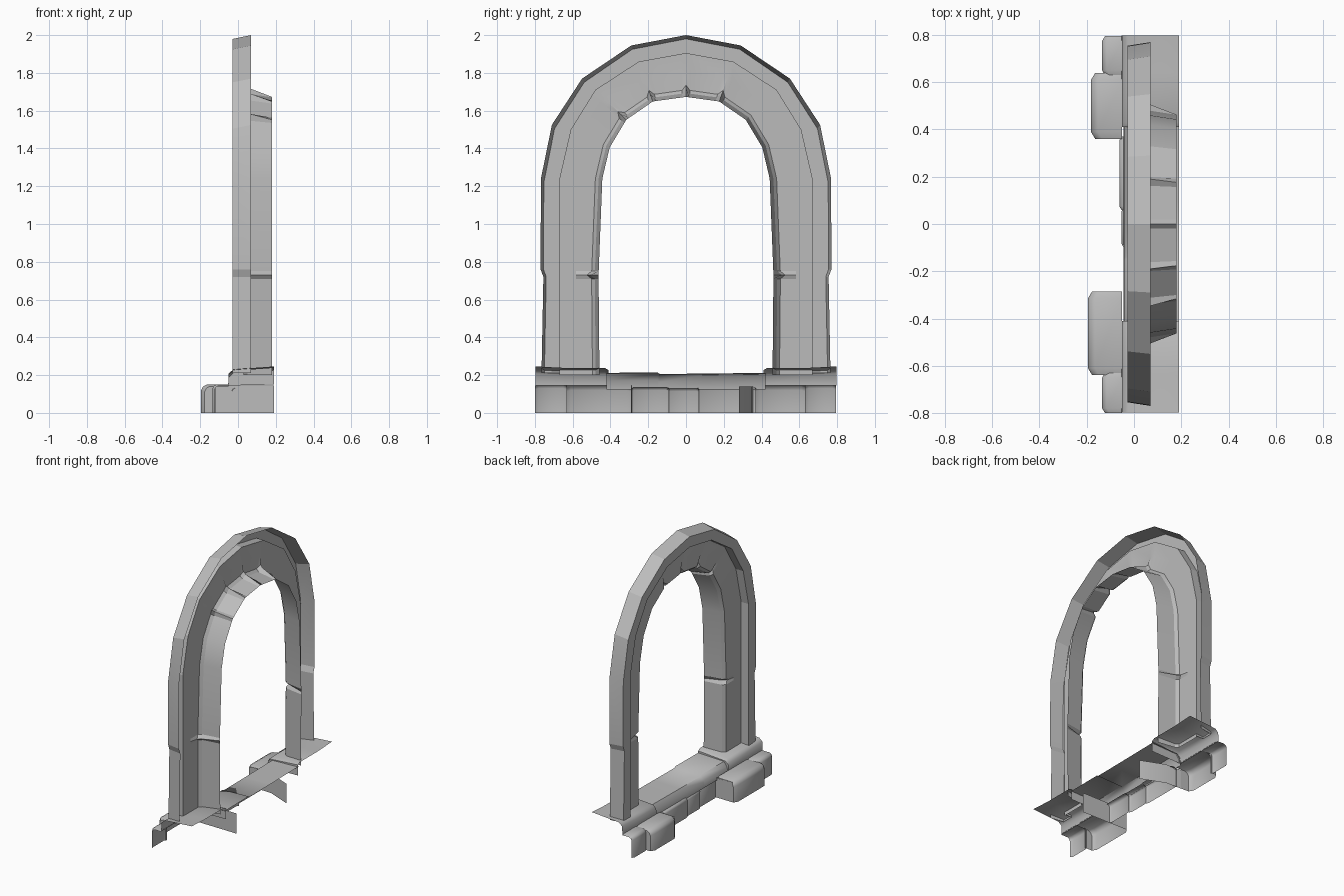
import bpy
import bmesh
from mathutils import Vector

old = bpy.data.objects.get("Cube")
if old:
    bpy.data.objects.remove(old, do_unlink=True)

stone = bpy.data.materials.new("grey_stone")
stone.use_nodes = True
GREY = (0.5, 0.5, 0.5, 1)
stone.diffuse_color = GREY
stone.node_tree.nodes["Principled BSDF"].inputs["Base Color"].default_value = GREY


def finish(name, bm, angle=0.5):
    mesh = bpy.data.meshes.new(name)
    bm.to_mesh(mesh)
    bm.free()
    obj = bpy.data.objects.new(name, mesh)
    bpy.context.collection.objects.link(obj)
    mesh.materials.append(stone)
    bpy.ops.object.select_all(action="DESELECT")
    obj.select_set(True)
    bpy.context.view_layer.objects.active = obj
    bpy.ops.object.shade_smooth_by_angle(angle=angle)
    return obj


def loft(name, rows, angle=0.5, caps=()):
    """Open sheet through rows of points, with optional end polygons."""
    bm = bmesh.new()
    grid = [[bm.verts.new(p) for p in row] for row in rows]
    for a, b in zip(grid, grid[1:]):
        for i in range(len(a) - 1):
            bm.faces.new((a[i], a[i + 1], b[i + 1], b[i]))
    for cap in caps:
        bm.faces.new([bm.verts.new(p) for p in cap])
    return finish(name, bm, angle)


def arch(half):
    """Half an arch outline, foot to crown, completed by mirroring (y, z)."""
    return [(-y, z) for y, z in half] + [(y, z) for y, z in reversed(half[:-1])]


outer = arch([(.765, .21), (.755, .72), (.77, .76), (.768, 1.24), (.71, 1.525),
              (.55, 1.77), (.29, 1.945), (0, 2)])
line = arch([(.67, .21), (.67, .72), (.67, .76), (.67, 1.24), (.61, 1.5),
             (.48, 1.71), (.25, 1.86), (0, 1.905)])

# Outer rim: side band, front band and the step down to the stones
rim_rows = []
for (yo, zo), (yl, zl) in zip(outer, line):
    rim_rows.append([(.07, yo, zo), (-.028, yo * .98, zo - .02 * (zo > 1)),
                     (-.028, yl, zl), (.03, yl, zl)])
loft("arch_rim", rim_rows, .2)

# Inner ring of stones, notched at the joints
ring_line = arch([(.67, .2), (.67, .73), (.67, 1.24), (.61, 1.5),
                  (.48, 1.71), (.25, 1.86), (0, 1.905)])
inner = arch([(.47, .2), (.475, .73), (.455, 1.24), (.415, 1.41),
              (.325, 1.56), (.18, 1.66), (0, 1.685)])
joints = {1, 4, 5, 6, 7, 11}


def section(pl, pi, groove=0):
    l, i = Vector(pl), Vector(pi)
    out = (l - i).normalized()
    lip = i + out * (.025 + groove)
    edge = i + out * (.008 + groove)
    back = i - out * .012
    crest = l.lerp(i, .45)
    return [(.03, *l), (.03, *crest), (.03 + groove * .5, *lip),
            (.05 + groove * .5, *edge), (.18, *back)]


ring_rows = []
for k, (pl, pi) in enumerate(zip(ring_line, inner)):
    if k not in joints:
        ring_rows.append(section(pl, pi))
        continue
    for j, groove in ((k - 1, 0), (k, .025), (k + 1, 0)):
        step = .02 / max((Vector(inner[j]) - Vector(pi)).length, .02) if j != k else 0
        ring_rows.append(section(Vector(pl).lerp(Vector(ring_line[j]), step),
                                 Vector(pi).lerp(Vector(inner[j]), step), groove))
loft("arch_stones", ring_rows, .35)


def rock(name, front, back, y0, y1, top, r=.025, cap0=None, cap1=None):
    """Rounded front and top of a stone, open at the back and below."""
    rows = []
    for y, inset in ((y0, r * .6), (y0 + r, 0), (y1 - r, 0), (y1, r * .6)):
        f = front + inset
        t = top - inset * .5
        rows.append([(f, y, 0), (f, y, t - r), (f + r * .3, y, t - r * .35),
                     (f + r, y, t), (back, y, t)])
    caps = []
    for row, depth in ((rows[0], cap0), (rows[-1], cap1)):
        if depth is not None:
            y, t = row[0][1], row[-1][2]
            caps.append(row[:-1] + [(depth, y, t), (depth, y, 0)])
    return loft(name, rows, .9, caps)


# Lower course: projecting blocks, end stones and the low stones between
rock("right_block", -.195, -.05, -.64, -.285, .15, .03, -.12, -.1)
rock("left_block", -.182, -.05, .36, .64, .15, .03, -.1, -.12)
rock("right_end_stone", -.135, -.05, -.8, -.63, .15, .02)
rock("left_end_stone", -.135, -.05, .63, .795, .15, .02)
rock("left_low_stone", -.062, -.01, .06, .37, .135, .015)
rock("middle_low_stone", -.052, -.01, -.1, .07, .13, .015)
rock("right_low_stone", -.04, -.01, -.29, -.09, .135, .015)

# Block sides running back under the sill
loft("right_block_side", [[(-.17, -.285, z), (.19, -.29, z)] for z in (0, .145)])
loft("left_block_side", [[(-.165, .36, z), (.02, .35, z), (.19, .28, z)] for z in (0, .14)])

# Sill between the feet
sill_rows = []
for y, dz in ((-.42, 0), (-.15, .002), (-.14, -.006), (.1, -.004), (.42, 0)):
    sill_rows.append([(-.045, y, .125), (-.04, y, .17 + dz), (-.015, y, .205 + dz),
                      (.19, y, .212 + dz)])
loft("sill", sill_rows, .9)

# Plinths carrying the two feet
for side, name in ((-1, "right_plinth"), (1, "left_plinth")):
    rows = []
    for y, dz in ((.41, -.012), (.43, 0), (.64, 0), (.797, .008)):
        rows.append([(-.052, side * y, .145), (-.05, side * y, .2 + dz),
                     (-.025, side * y, .222 + dz), (.19, side * y, .238 + dz)])
    cap = rows[0] + [(.19, side * .41, .15)]
    loft(name, rows, .9, [cap])
